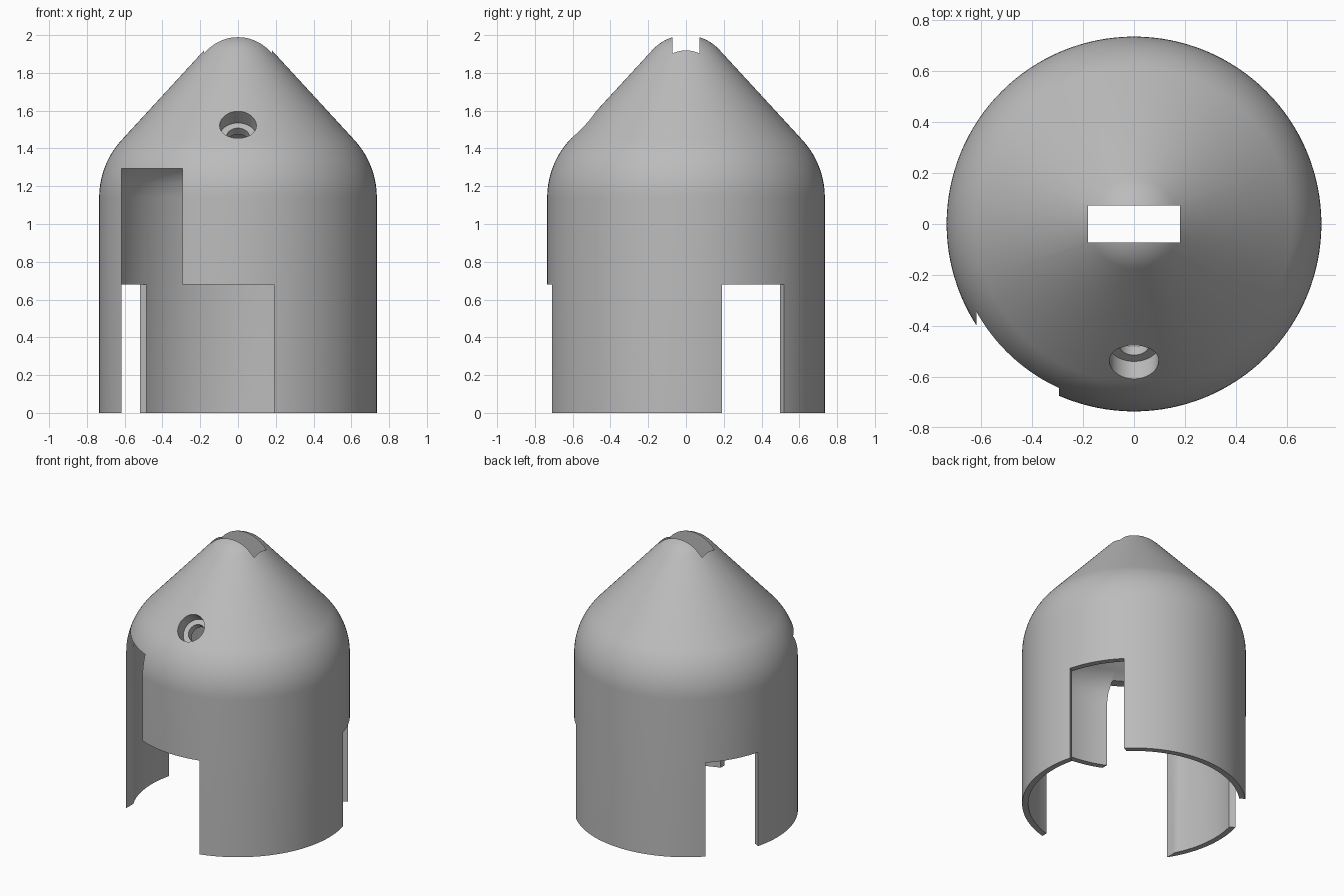
import bpy
import bmesh
from math import radians, sin, cos, pi
from mathutils import Matrix, Vector

if "Cube" in bpy.data.objects:
    bpy.data.objects.remove(bpy.data.objects["Cube"])

RADIUS, WALL, SEGMENTS = 0.735, 0.04, 128
SLOPE = radians(47.6)          # cone steepness
TIP_R, BEND_R, BEND_Z = 0.24, 0.45, 1.14

grey = bpy.data.materials.new("plain grey")
grey.use_nodes = True
grey.diffuse_color = (0.5, 0.5, 0.5, 1)
grey.node_tree.nodes["Principled BSDF"].inputs["Base Color"].default_value = (0.5, 0.5, 0.5, 1)


def new_object(name, bm):
    bmesh.ops.recalc_face_normals(bm, faces=bm.faces)
    mesh = bpy.data.meshes.new(name)
    bm.to_mesh(mesh)
    bm.free()
    mesh.materials.append(grey)
    obj = bpy.data.objects.new(name, mesh)
    bpy.context.collection.objects.link(obj)
    return obj


def arc(cx, cz, r, start, end, steps):
    angles = [start + (end - start) * i / steps for i in range(steps + 1)]
    return [(cx + r * cos(a), cz + r * sin(a)) for a in angles]


def lathe(name, profile):
    bm = bmesh.new()
    verts = [bm.verts.new((x, 0, z)) for x, z in profile]
    edges = [bm.edges.new(pair) for pair in zip(verts, verts[1:])]
    bmesh.ops.spin(bm, geom=verts + edges, cent=(0, 0, 0), axis=(0, 0, 1),
                   angle=2 * pi, steps=SEGMENTS)
    bmesh.ops.remove_doubles(bm, verts=bm.verts, dist=0.0001)
    return new_object(name, bm)


def box_cutter(name, low, high, turn=0):
    low, high = Vector(low), Vector(high)
    bm = bmesh.new()
    bmesh.ops.create_cube(bm, size=1, matrix=Matrix.Rotation(turn, 4, 'Z')
                          @ Matrix.Translation((low + high) / 2)
                          @ Matrix.Diagonal((*(high - low), 1)))
    return new_object(name, bm)


def bore_cutter(name, radius, bottom, top):
    # Cylinder along the cone's normal on the front slope
    normal = Vector((0, -sin(SLOPE), cos(SLOPE)))
    centre = Vector((0, -0.54, 1.524)) + normal * (bottom + top) / 2
    bm = bmesh.new()
    bmesh.ops.create_cone(bm, cap_ends=True, segments=48, radius1=radius,
                          radius2=radius, depth=top - bottom,
                          matrix=Matrix.Translation(centre)
                          @ Matrix.Rotation(SLOPE, 4, 'X'))
    return new_object(name, bm)


# Hollow housing: outer wall, rounded shoulder, cone and tip, then the cavity
normal_angle = pi / 2 - SLOPE
profile = [(RADIUS - WALL, 0), (RADIUS, 0)]
profile += arc(RADIUS - BEND_R, BEND_Z, BEND_R, 0, normal_angle, 14)
profile += arc(0, 2 - TIP_R, TIP_R, normal_angle, pi / 2, 10)
profile += [(0, 1.84), (0.08, 1.8), (0.5, 1.37), (0.58, 1.34), (0.65, 1.285),
            (0.682, 1.22), (RADIUS - WALL, BEND_Z), (RADIUS - WALL, 0)]
housing = lathe("housing", profile)

# Three foot gaps, the tall side window, the top slot and the stepped screw hole
cutters = [box_cutter("foot_gap_cutter", (0.4, -0.19, -0.1), (1, 0.19, 0.68),
                      radians(angle)) for angle in (30, 150, 270)]
cutters += [
    box_cutter("window_cutter", (-0.618, -1, -0.15), (-0.295, -0.1, 1.295)),
    box_cutter("window_foot_cutter", (-0.4, -0.95, -0.2), (-0.1, -0.3, 0.68)),
    box_cutter("top_slot_cutter", (-0.18, -0.072, 1.3), (0.18, 0.072, 2.2)),
    bore_cutter("counterbore_cutter", 0.097, -0.09, 0.2),
    bore_cutter("screw_hole_cutter", 0.06, -0.3, 0.1),
]
for cutter in cutters:
    cutter.hide_render = True
    mod = housing.modifiers.new(cutter.name, 'BOOLEAN')
    mod.operation = 'DIFFERENCE'
    mod.solver = 'EXACT'
    mod.object = cutter

# Bake the cuts and drop the cutters
graph = bpy.context.evaluated_depsgraph_get()
graph.update()
baked = bpy.data.meshes.new_from_object(housing.evaluated_get(graph))
housing.modifiers.clear()
housing.data = baked
baked.name = "housing"
baked.materials.clear()
baked.materials.append(grey)
for poly in baked.polygons:
    poly.material_index = 0
for cutter in cutters:
    bpy.data.objects.remove(cutter)

bpy.ops.object.select_all(action='DESELECT')
housing.select_set(True)
bpy.context.view_layer.objects.active = housing
bpy.ops.object.shade_smooth_by_angle(angle=radians(30))
